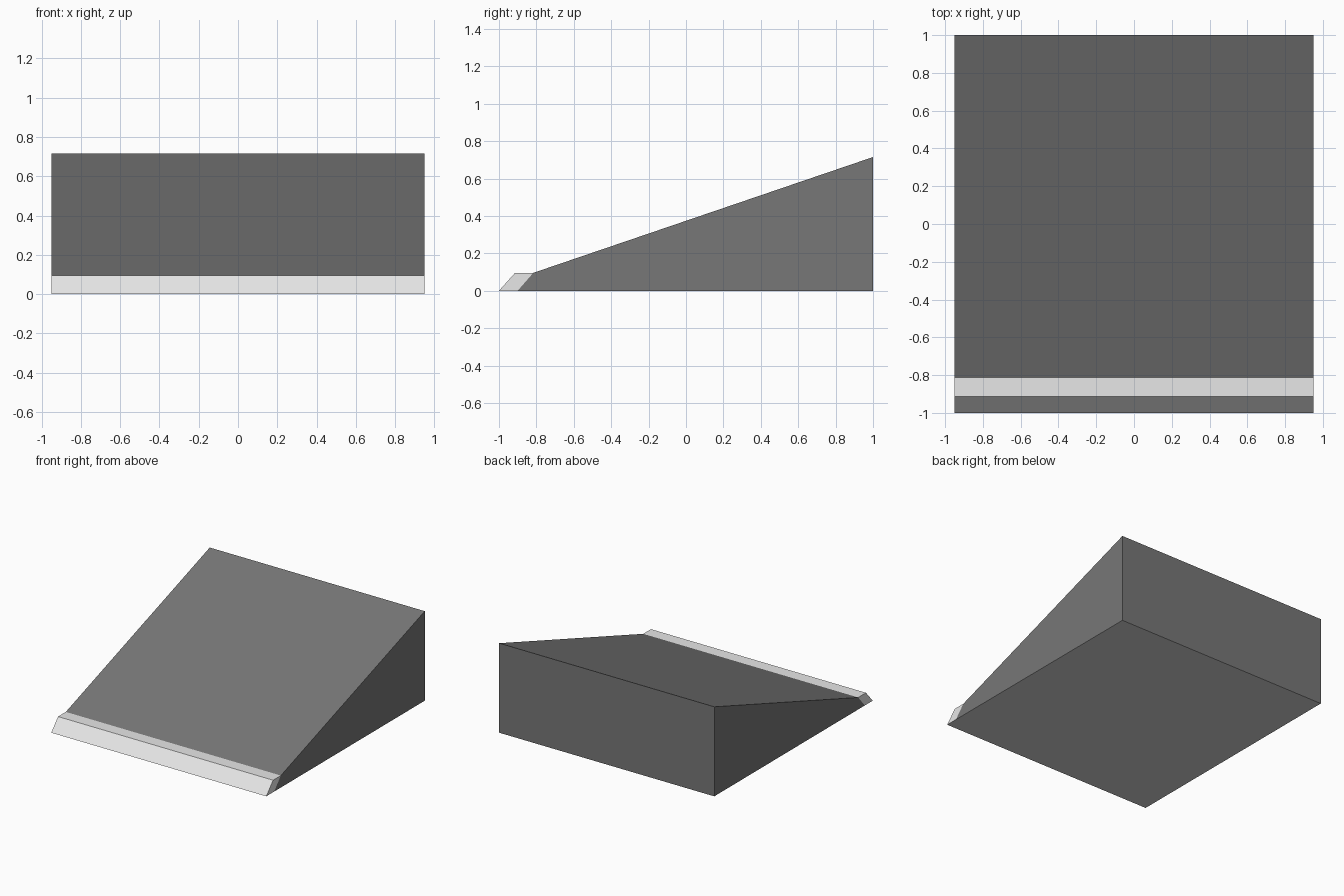
import bpy, bmesh

if "Cube" in bpy.data.objects:
    bpy.data.objects.remove(bpy.data.objects["Cube"])

HALF_WIDTH = 0.95


def material(name, value):
    m = bpy.data.materials.new(name)
    m.diffuse_color = (value, value, value, 1)
    m.use_nodes = True
    m.node_tree.nodes["Principled BSDF"].inputs["Base Color"].default_value = m.diffuse_color
    return m


dark = material("dark grey", 0.184)
light = material("light grey", 0.80)
base = material("underside grey", 0.64)


def extrude_profile(name, profile, main):
    """Extrude a (y, z) profile across the full width."""
    bm = bmesh.new()
    face = bm.faces.new([bm.verts.new((-HALF_WIDTH, y, z)) for y, z in profile])
    moved = bmesh.ops.extrude_face_region(bm, geom=[face])["geom"]
    bmesh.ops.translate(bm, vec=(2 * HALF_WIDTH, 0, 0),
                        verts=[v for v in moved if isinstance(v, bmesh.types.BMVert)])
    bmesh.ops.recalc_face_normals(bm, faces=bm.faces)
    # the flat underside has its own colour
    for f in bm.faces:
        f.material_index = 1 if f.normal.z < -0.95 else 0
    me = bpy.data.meshes.new(name)
    bm.to_mesh(me)
    bm.free()
    me.materials.append(main)
    me.materials.append(base)
    ob = bpy.data.objects.new(name, me)
    bpy.context.collection.objects.link(ob)
    return ob


# Main sloping wedge
extrude_profile("ramp", [(-0.9, 0), (1, 0), (1, 0.715), (-0.816, 0.096)], dark)

# Pale slanted lip along the front edge
extrude_profile("front_lip", [(-1, 0), (-0.9, 0), (-0.816, 0.096), (-0.914, 0.096)], light)
